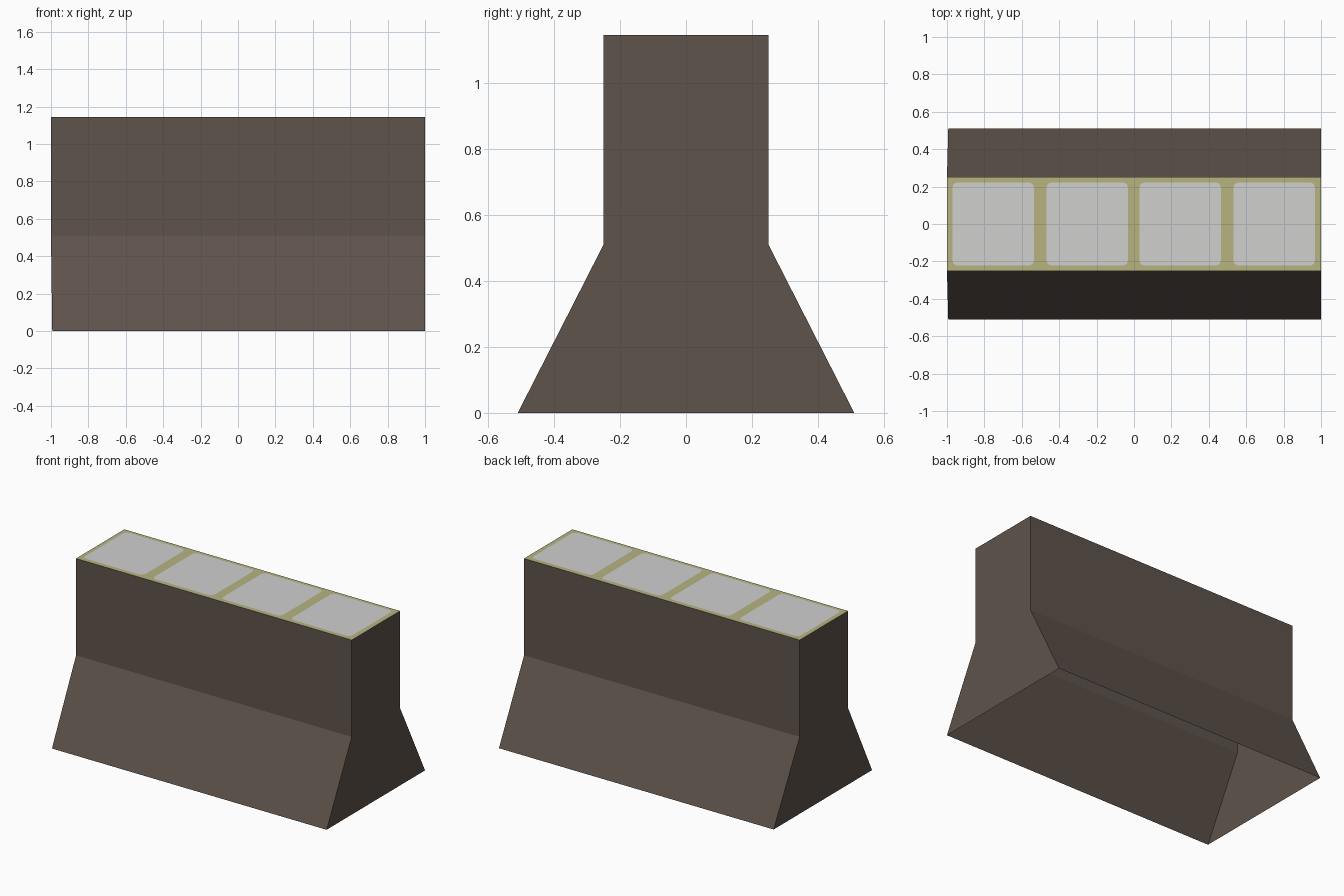
import bpy, bmesh

if "Cube" in bpy.data.objects:
    bpy.data.objects.remove(bpy.data.objects["Cube"])


def material(name, srgb):
    def lin(c):
        c /= 255
        return c / 12.92 if c <= 0.04045 else ((c + 0.055) / 1.055) ** 2.4
    m = bpy.data.materials.new(name)
    m.diffuse_color = (*[lin(c) for c in srgb], 1)
    m.use_nodes = True
    m.node_tree.nodes["Principled BSDF"].inputs["Base Color"].default_value = m.diffuse_color
    return m


BROWN = material("dark brown", (94, 83, 75))
OLIVE = material("pale olive", (183, 180, 128))
GREY = material("light grey", (208, 208, 207))

HEIGHT, CREASE = 1.145, 0.51
TOP_Y, BASE_Y = 0.25, 0.51


def new_object(name, bm, mats):
    mesh = bpy.data.meshes.new(name)
    bm.to_mesh(mesh)
    bm.free()
    for m in mats:
        mesh.materials.append(m)
    obj = bpy.data.objects.new(name, mesh)
    bpy.context.collection.objects.link(obj)
    return obj


# Barrier shell: profile swept along x, open underneath
profile = [(-BASE_Y, 0), (-TOP_Y, CREASE), (-TOP_Y, HEIGHT),
           (TOP_Y, HEIGHT), (TOP_Y, CREASE), (BASE_Y, 0)]
bm = bmesh.new()
left = [bm.verts.new((-1 if z else -0.993, y, z)) for y, z in profile]
right = [bm.verts.new((1, y, z)) for y, z in profile]
for i in range(5):
    bm.faces.new((left[i], right[i], right[i + 1], left[i + 1]))
# Ends, each split at the crease
for e in (left[::-1], right):
    bm.faces.new((e[0], e[5], e[4], e[1]))
    bm.faces.new((e[1], e[4], e[3], e[2]))
bmesh.ops.recalc_face_normals(bm, faces=bm.faces)
bm.normal_update()
for f in bm.faces:
    f.material_index = int(f.calc_center_median().z > HEIGHT - 0.01)
    if f.material_index and f.normal.z < 0:
        bmesh.ops.reverse_faces(bm, faces=bm.faces)
new_object("barrier_shell", bm, [BROWN, OLIVE])


# Four grey top panels with clipped corners
def panel(name, cx, hx, hy, c):
    bm = bmesh.new()
    pts = [(hx - c, -hy), (hx - c * 0.3, -hy + c * 0.3), (hx, -hy + c)]
    quarter = pts + [(x, -y) for x, y in reversed(pts)]
    loop = quarter + [(-x, -y) for x, y in quarter]
    bm.faces.new([bm.verts.new((cx + x, y, HEIGHT + 0.002)) for x, y in loop])
    new_object(name, bm, [GREY])


for i, cx in enumerate((-0.753, -0.25, 0.247, 0.75)):
    panel(f"top_panel_{i + 1}", cx, 0.218, 0.222, 0.025)
